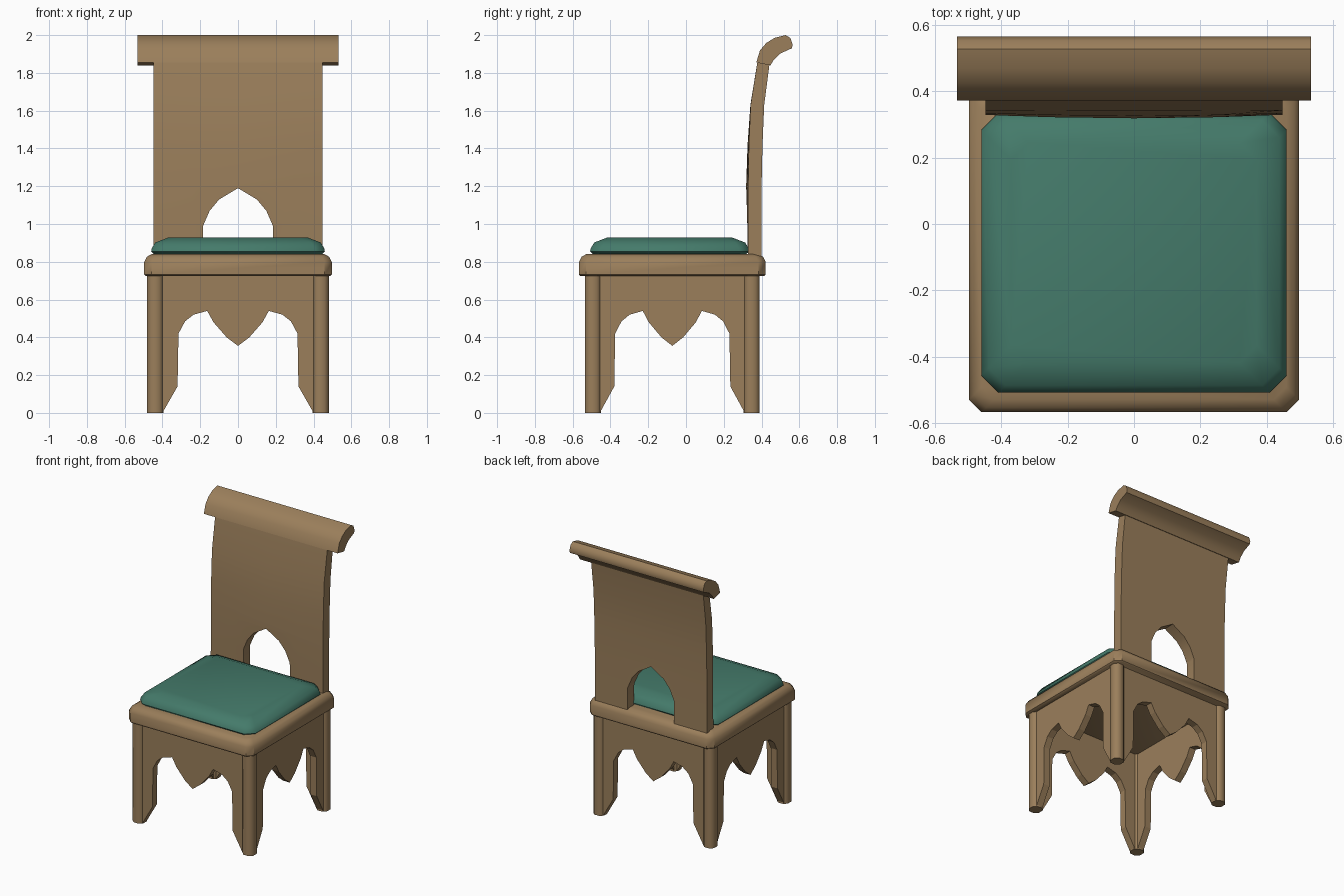
import bpy, bmesh, math
from mathutils import Vector

if "Cube" in bpy.data.objects:
    bpy.data.objects.remove(bpy.data.objects["Cube"])


def material(name, rgb):
    m = bpy.data.materials.new(name)
    m.diffuse_color = (*rgb, 1)
    m.use_nodes = True
    m.node_tree.nodes["Principled BSDF"].inputs["Base Color"].default_value = m.diffuse_color
    return m


WOOD = material("oak_wood", (0.328, 0.212, 0.105))
CLOTH = material("green_cloth", (0.058, 0.195, 0.144))
CY = -0.0725  # middle of the base, front to back


def finish(name, bm, mat, smooth=None):
    bmesh.ops.recalc_face_normals(bm, faces=bm.faces[:])
    me = bpy.data.meshes.new(name)
    bm.to_mesh(me)
    bm.free()
    ob = bpy.data.objects.new(name, me)
    bpy.context.collection.objects.link(ob)
    me.materials.append(mat)
    if smooth:
        bpy.ops.object.select_all(action='DESELECT')
        ob.select_set(True)
        bpy.context.view_layer.objects.active = ob
        bpy.ops.object.shade_smooth_by_angle(angle=math.radians(smooth))
    return ob


def prism(points, offset):
    """Extrude a closed outline of 3D points by an offset vector."""
    bm = bmesh.new()
    face = bm.faces.new([bm.verts.new(p) for p in points])
    ext = bmesh.ops.extrude_face_region(bm, geom=[face], use_keep_orig=True)
    verts = [g for g in ext["geom"] if isinstance(g, bmesh.types.BMVert)]
    bmesh.ops.translate(bm, verts=verts, vec=Vector(offset))
    return bm


def octagon(x0, x1, y0, y1, c):
    """Rectangle with cut corners."""
    return [(x0 + c, y0), (x1 - c, y0), (x1, y0 + c), (x1, y1 - c),
            (x1 - c, y1), (x0 + c, y1), (x0, y1 - c), (x0, y0 + c)]


def stacked(name, rings, mat, smooth):
    """Loft rings of (outline, z) and cap both ends."""
    bm = bmesh.new()
    loops = [[bm.verts.new((x, y, z)) for x, y in pts] for pts, z in rings]
    for a, b in zip(loops, loops[1:]):
        for i in range(len(a)):
            j = (i + 1) % len(a)
            bm.faces.new((a[i], a[j], b[j], b[i]))
    bm.faces.new(loops[0])
    bm.faces.new(loops[-1])
    return finish(name, bm, mat, smooth)


# Four corner legs
for sx, side in ((-1, "left"), (1, "right")):
    for sy, end in ((-1, "front"), (1, "back")):
        x, y = sx * 0.438, CY + sy * 0.42
        ring = octagon(x - 0.0425, x + 0.0425, y - 0.0425, y + 0.0425, 0.022)
        stacked(f"{end}_{side}_leg", [(ring, 0), (ring, 0.73)], WOOD, 50)

# Carved aprons with a hanging point in the middle
half = [(0.40, 0), (0.32, 0.14), (0.315, 0.42), (0.28, 0.485), (0.235, 0.52),
        (0.163, 0.54), (0.13, 0.48), (0.06, 0.40)]
outline = [(0.43, 0.73), (0.43, 0)] + half + [(0, 0.355)]
outline += [(-x, z) for x, z in reversed(half)] + [(-0.43, 0), (-0.43, 0.73)]
for s, end, side in ((-1, "front", "left"), (1, "back", "right")):
    y, x = CY + s * 0.42, s * 0.438
    finish(f"{end}_apron", prism([(u, y - 0.025, z) for u, z in outline],
                                 (0, 0.05, 0)), WOOD)
    finish(f"{side}_apron", prism([(x - 0.025, CY + u * 0.96, z) for u, z in outline],
                                  (0.05, 0, 0)), WOOD)


# Seat board and cushion, each a stack of inset rings
def inset_rings(x, y0, y1, c, levels):
    return [(octagon(-x + d, x - d, y0 + d, y1 - d, c), z) for d, z in levels]


stacked("seat_board", inset_rings(0.497, -0.567, 0.422, 0.038, [
    (0.008, 0.725), (0, 0.733), (0, 0.798), (0.014, 0.826), (0.038, 0.84)]), WOOD, 40)
stacked("seat_cushion", inset_rings(0.46, -0.508, 0.335, 0.052, [
    (0.022, 0.835), (0, 0.855), (0.004, 0.872), (0.022, 0.902), (0.09, 0.928)]),
    CLOTH, 45)


# Curved back panel with a pointed arch
def curve(table, z):
    for (z0, y0), (z1, y1) in zip(table, table[1:]):
        if z <= z1:
            return y0 + (y1 - y0) * (z - z0) / (z1 - z0)
    return table[-1][1]


FRONT = [(0.83, 0.328), (1.2, 0.329), (1.42, 0.333), (1.63, 0.342), (1.87, 0.38)]
BACK = [(0.83, 0.40), (1.2, 0.40), (1.42, 0.405), (1.63, 0.414), (1.87, 0.445)]
arch = [(0.185, 0.83), (0.185, 0.99), (0.15, 1.07), (0.10, 1.13)]
panel = [(0.447, 1.87), (0.447, 0.83)] + arch + [(0, 1.19)]
panel += [(-x, z) for x, z in reversed(arch)] + [(-0.447, 0.83), (-0.447, 1.87)]
bm = prism([(x, 0, z) for x, z in panel], (0, 1, 0))
cuts = [((0, 0, z), (0, 0, 1)) for z in (1.0, 1.2, 1.42, 1.63)]
cuts += [((x, 0, 0), (1, 0, 0)) for x in (-0.25, 0, 0.25)]
for co, no in cuts:
    bmesh.ops.bisect_plane(bm, geom=bm.verts[:] + bm.edges[:] + bm.faces[:],
                           plane_co=co, plane_no=no, dist=1e-5)
for v in bm.verts:
    x, z = v.co.x, v.co.z
    swell = 0.012 * (1 - (x / 0.447) ** 2) * max(0, 1 - abs(z - 1.25) / 0.42)
    v.co.y = curve(BACK, z) if v.co.y > 0.5 else curve(FRONT, z) - swell
finish("back_panel", bm, WOOD, 30)

# Scrolled crest rail
scroll = [(0.372, 1.855), (0.392, 1.92), (0.425, 1.958), (0.468, 1.985), (0.527, 2.0),
          (0.552, 1.985), (0.565, 1.95), (0.56, 1.93), (0.50, 1.903),
          (0.465, 1.87), (0.447, 1.84)]
finish("crest_rail", prism([(-0.533, y, z) for y, z in scroll], (1.066, 0, 0)), WOOD, 45)
